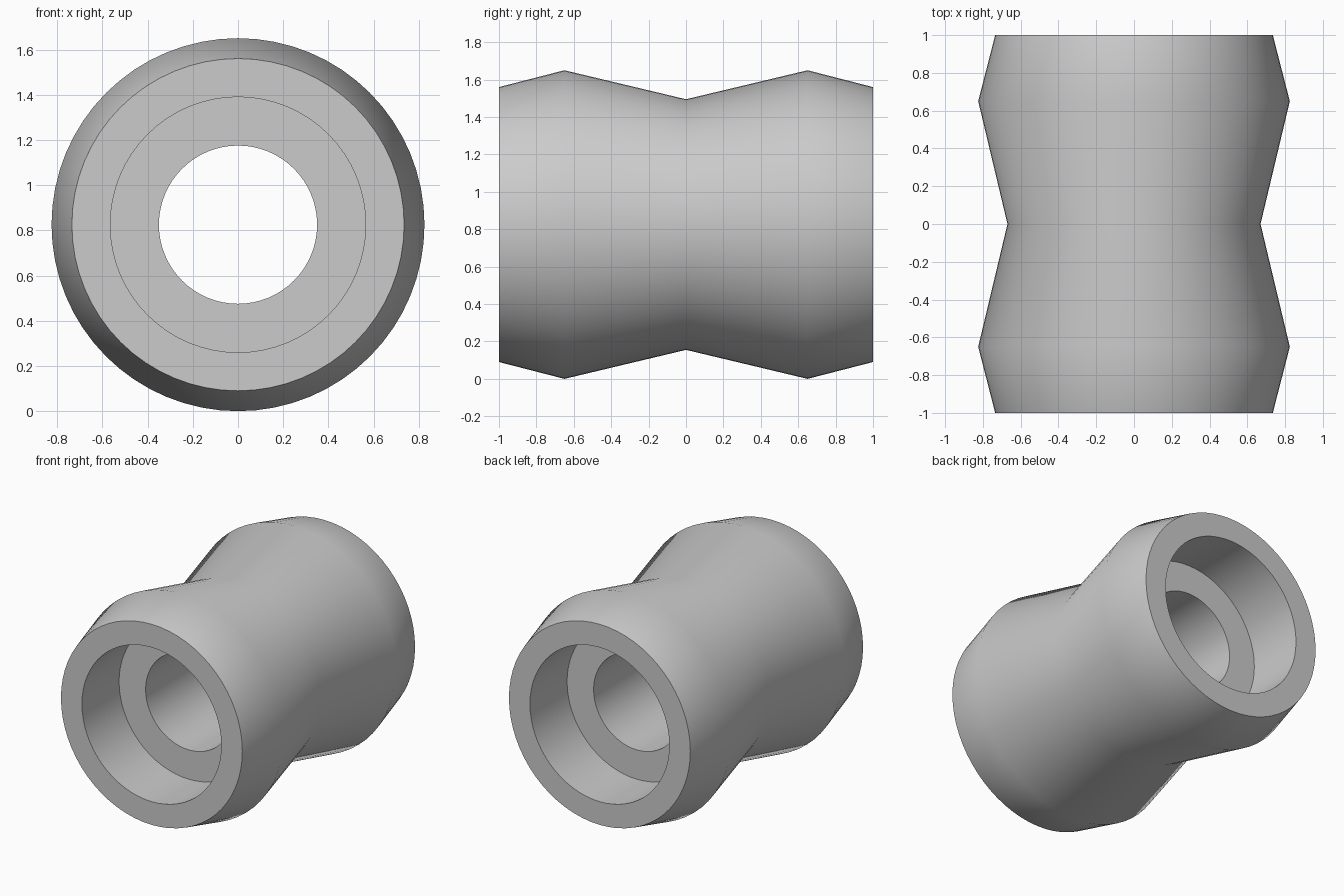
import bpy, bmesh, math

cube = bpy.data.objects.get("Cube")
if cube:
    bpy.data.objects.remove(cube, do_unlink=True)

SEGMENTS = 64
CENTRE_Z = 0.825

# Front half of the closed section as (radius, y); the back half is its mirror
mid_outer = (0.67, 0.0)
half = [(0.825, -0.65), (0.735, -1.0), (0.565, -1.0), (0.565, -0.57), (0.35, -0.57)]
section = [mid_outer] + half + [(r, -y) for r, y in reversed(half)]

# Spin the section around the y axis
bm = bmesh.new()
rings = []
for r, y in section:
    ring = []
    for i in range(SEGMENTS):
        a = math.tau * i / SEGMENTS
        ring.append(bm.verts.new((r * math.sin(a), y, CENTRE_Z + r * math.cos(a))))
    rings.append(ring)
for k, ring in enumerate(rings):
    following = rings[(k + 1) % len(rings)]
    for i in range(SEGMENTS):
        j = (i + 1) % SEGMENTS
        bm.faces.new((ring[i], ring[j], following[j], following[i]))
bmesh.ops.recalc_face_normals(bm, faces=bm.faces)
mesh = bpy.data.meshes.new("coupling_sleeve")
bm.to_mesh(mesh)
bm.free()

sleeve = bpy.data.objects.new("coupling_sleeve", mesh)
bpy.context.collection.objects.link(sleeve)

# Plain grey material
grey = bpy.data.materials.new("light grey")
grey.use_nodes = True
colour = (0.6, 0.6, 0.6, 1.0)
grey.diffuse_color = colour
grey.node_tree.nodes["Principled BSDF"].inputs["Base Color"].default_value = colour
mesh.materials.append(grey)

# Smooth the waisted body, keep the end rims and steps crisp
bpy.ops.object.select_all(action="DESELECT")
sleeve.select_set(True)
bpy.context.view_layer.objects.active = sleeve
bpy.ops.object.shade_smooth_by_angle(angle=math.radians(35))
